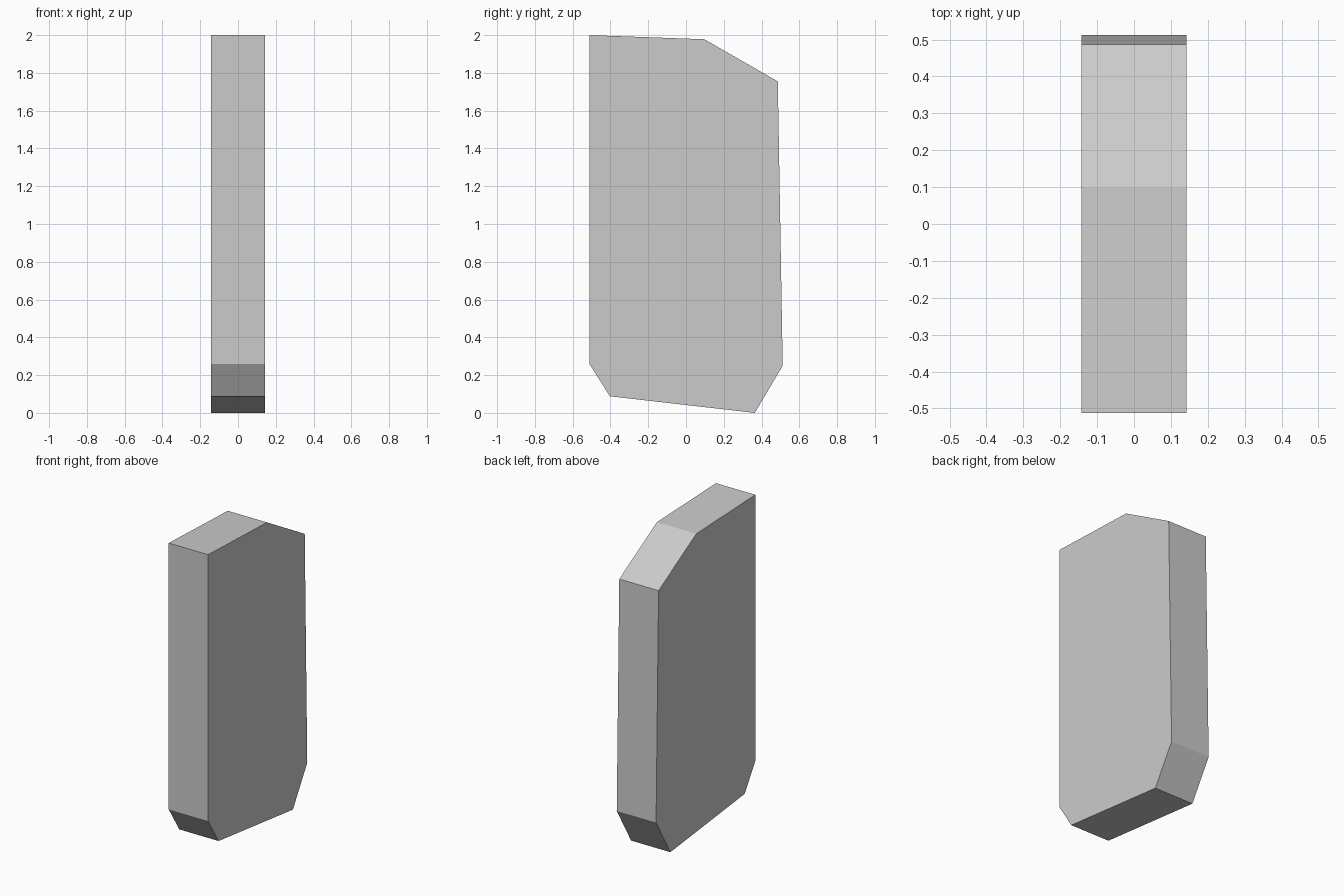
import bpy, bmesh

if "Cube" in bpy.data.objects:
    bpy.data.objects.remove(bpy.data.objects["Cube"])

HALF_WIDTH = 0.142

# Side outline of the slab (y, z), counter-clockwise seen from +x
OUTLINE = [(-0.512, 0.26), (-0.403, 0.088), (0.364, 0.0), (0.512, 0.25),
           (0.486, 1.755), (0.097, 1.978), (-0.512, 2.0)]

# Slab: one flat side extruded across the width
bm = bmesh.new()
side = bm.faces.new([bm.verts.new((-HALF_WIDTH, y, z)) for y, z in OUTLINE])
extruded = bmesh.ops.extrude_face_region(bm, geom=[side], use_keep_orig=True)
verts = [v for v in extruded["geom"] if isinstance(v, bmesh.types.BMVert)]
bmesh.ops.translate(bm, verts=verts, vec=(2 * HALF_WIDTH, 0, 0))
bmesh.ops.recalc_face_normals(bm, faces=bm.faces)

mesh = bpy.data.meshes.new("chamfered_slab")
bm.to_mesh(mesh)
bm.free()
slab = bpy.data.objects.new("chamfered_slab", mesh)
bpy.context.collection.objects.link(slab)
